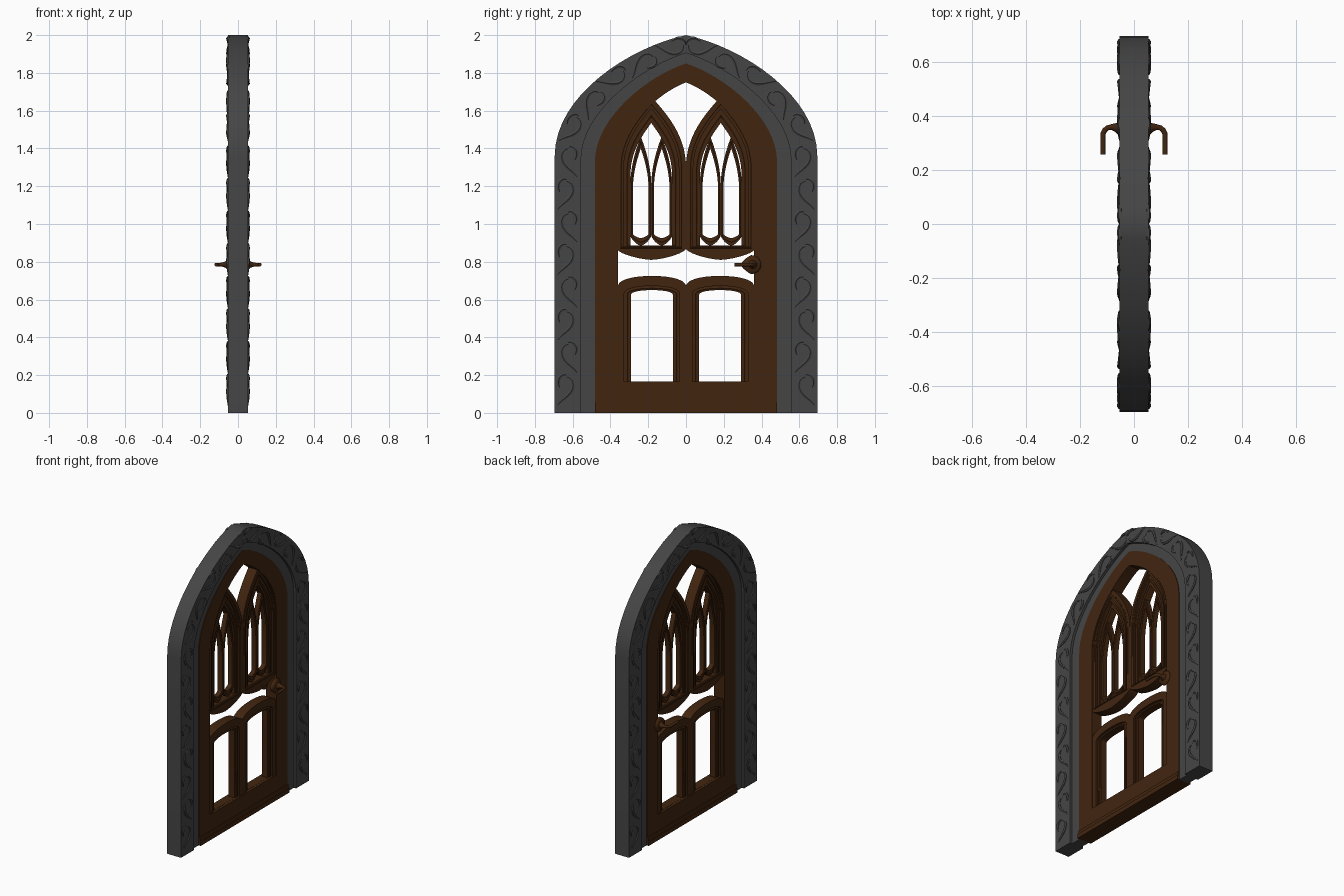
import bpy, bmesh, math
from mathutils import Matrix

if "Cube" in bpy.data.objects:
    bpy.data.objects.remove(bpy.data.objects["Cube"])


def material(name, rgb):
    m = bpy.data.materials.new(name)
    m.diffuse_color = (*rgb, 1)
    m.use_nodes = True
    m.node_tree.nodes["Principled BSDF"].inputs["Base Color"].default_value = m.diffuse_color
    return m


STONE = material("dark stone", (0.060, 0.060, 0.060))
WOOD = material("brown wood", (0.054, 0.0185, 0.0050))
TO_WALL = Matrix(((0, 0, 1, 0), (1, 0, 0, 0), (0, 1, 0, 0), (0, 0, 0, 1)))


def finish(name, curve, mat, matrix=None):
    """Turn a curve into a clean mesh object."""
    tmp = bpy.data.objects.new("tmp", curve)
    bpy.context.collection.objects.link(tmp)
    dg = bpy.context.evaluated_depsgraph_get()
    me = bpy.data.meshes.new_from_object(tmp.evaluated_get(dg))
    bpy.data.objects.remove(tmp)
    bm = bmesh.new()
    bm.from_mesh(me)
    bmesh.ops.remove_doubles(bm, verts=bm.verts, dist=1e-5)
    if matrix:
        bm.transform(matrix)
    bmesh.ops.recalc_face_normals(bm, faces=bm.faces)
    bm.to_mesh(me)
    bm.free()
    me.name = name
    me.materials.clear()
    me.materials.append(mat)
    me.shade_smooth()
    me.set_sharp_from_angle(angle=math.radians(35))
    ob = bpy.data.objects.new(name, me)
    bpy.context.collection.objects.link(ob)
    return ob


def plate(name, loops, half, mat):
    """Flat plate in the wall plane; later loops are holes."""
    cu = bpy.data.curves.new(name, 'CURVE')
    cu.dimensions, cu.fill_mode, cu.extrude = '2D', 'BOTH', half
    for loop in loops:
        sp = cu.splines.new('POLY')
        sp.points.add(len(loop) - 1)
        for p, (y, z) in zip(sp.points, loop):
            p.co = (y, z, 0, 1)
        sp.use_cyclic_u = True
    return finish(name, cu, mat, TO_WALL)


def tubes(name, paths, depth, mat, cyclic=False, res=2):
    """Round tubes along paths of (x, y, z, radius factor)."""
    cu = bpy.data.curves.new(name, 'CURVE')
    cu.dimensions, cu.bevel_depth, cu.bevel_resolution = '3D', depth, res
    cu.use_fill_caps = True
    for path in paths:
        sp = cu.splines.new('POLY')
        sp.points.add(len(path) - 1)
        for p, (x, y, z, r) in zip(sp.points, path):
            p.co, p.radius = (x, y, z, 1), r
        sp.use_cyclic_u = cyclic
    return finish(name, cu, mat)


def half_arc(hw, zs, za, a, b, c, n=16):
    """Bezier from the springing (hw, zs) to the apex (0, za)."""
    h = za - zs
    pts = [(hw, zs), (hw, zs + a * h), (b * hw, za - c * h), (0, za)]
    out = []
    for i in range(n + 1):
        t = i / n
        w = ((1 - t) ** 3, 3 * t * (1 - t) ** 2, 3 * t * t * (1 - t), t ** 3)
        out.append(tuple(sum(k * p[j] for k, p in zip(w, pts)) for j in (0, 1)))
    return out


TUDOR, DOOR, LANCET, SOFT = (.5, .43, .1), (.45, .415, .125), (.45, .45, .25), (.6, .6, 0)


def arch(cx, hw, z0, zs, za, shape, zb=None):
    """Arched outline, right base to left base; zb gives a curved bottom."""
    r = half_arc(hw, zs, za, *shape)
    if zb is None:
        r = [(hw, z0)] + r
    else:
        r = half_arc(hw, z0, zb, .3, .5, .1, 8)[::-1] + r
    l = [(-y, z) for y, z in r[-2::-1]]
    if zb is not None:
        l.pop()
    return [(cx + y, z) for y, z in r + l]


def bead(name, loop, x, depth):
    tubes(name, [[(s * x, y, z, 1) for y, z in loop] for s in (1, -1)], depth, WOOD, True, 1)


# stone surround with recessed jamb
outer = arch(0, .695, 0, 1.36, 2.0, TUDOR)
step = arch(0, .556, 0, 1.34, 1.905, DOOR)
door = arch(0, .482, 0, 1.33, 1.85, DOOR)
plate("stone_surround", [outer + step[::-1]], .053, STONE)
plate("stone_jamb", [arch(0, .56, 0, 1.34, 1.91, DOOR) + door[::-1]], .036, STONE)

# scroll carvings on both faces of the surround
line = arch(0, .628, .03, 1.35, 1.945, TUDOR)
line = line[:len(line) // 2 + 1]
lengths = [math.dist(p, q) for p, q in zip(line, line[1:])]


def along(d):
    for p, q, l in zip(line, line[1:], lengths):
        if d <= l:
            return (p[0] + (q[0] - p[0]) * d / l, p[1] + (q[1] - p[1]) * d / l,
                    math.atan2(q[1] - p[1], q[0] - p[0]))
        d -= l
    return (*line[-1], math.pi)


def curl(d, size, flip, off, k0, k1, n=14):
    """Clothoid scroll centred at distance d along the band."""
    y, z, ang = along(d)
    th, u, v, pts = -flip * .5, 0, 0, []
    for i in range(n + 1):
        t = i / n
        pts.append((u, v))
        th += flip * (k0 + (k1 - k0) * t) / n
        u += math.cos(th) * size / n
        v += math.sin(th) * size / n
    mu, mv = (sum(p[j] for p in pts) / len(pts) for j in (0, 1))
    c, s = math.cos(ang), math.sin(ang)
    return [(y + (a - mu) * c - (b - mv + off) * s, z + (a - mu) * s + (b - mv + off) * c,
             .25 + .75 * math.sin(math.pi * i / n)) for i, (a, b) in enumerate(pts)]


scrolls, total, count = [], sum(lengths), 13
for i in range(count):
    d = (i + .5) * total / count
    f = 1 if i % 2 else -1
    for part in (curl(d, .20, f, 0, -2.2, 6.5), curl(d + .06, .10, -f, f * .035, 1, 4)):
        for sx in (1, -1):
            for sy in (1, -1):
                scrolls.append([(sx * .052, sy * y, z, r) for y, z, r in part])
tubes("scroll_carvings", scrolls, .0105, STONE, res=1)

# door leaf with one large arched opening, and stepped sill
opening = arch(0, .36, .165, 1.3, 1.75, DOOR)
plate("door_leaf", [door, opening], .04, WOOD)
for w, top in ((.053, .03), (.047, .055)):
    plate("door_sill", [[(.482, 0), (.482, top), (-.482, top), (-.482, 0)]], w, WOOD)

for side, label in ((-1, "left"), (1, "right")):
    # lower panel frame: face, recessed moulding, beads
    c = side * .1805
    mid = arch(c, .147, .165, .63, .672, SOFT)
    hole = arch(c, .111, .166, .625, .65, SOFT)
    plate(label + "_lower_panel", [arch(c, .18, .15, .67, .725, SOFT), mid], .034, WOOD)
    plate(label + "_lower_moulding", [arch(c, .15, .155, .635, .68, SOFT), hole], .022, WOOD)
    bead(label + "_lower_bead", arch(c, .130, .160, .63, .66, SOFT), .022, .008)

    # upper gothic window: face, recessed moulding, beads
    c = side * .184
    field = arch(c, .146, .905, 1.29, 1.61, LANCET)
    inner = arch(c, .110, .885, 1.26, 1.535, LANCET)
    plate(label + "_window_frame", [arch(c, .184, .87, 1.3, 1.675, LANCET, .81),
                                    arch(c, .146, .88, 1.29, 1.61, LANCET)], .034, WOOD)
    plate(label + "_window_moulding", [arch(c, .15, .87, 1.29, 1.62, LANCET), inner], .024, WOOD)
    bead(label + "_window_bead", arch(c, .128, .88, 1.275, 1.575, LANCET), .024, .009)
    bead(label + "_window_edge", arch(c, .160, .875, 1.295, 1.635, LANCET), .033, .006)

    # twin lancet tracery
    for k in (-1, 1):
        cc = c + k * .0555
        ring = arch(cc, .0565, .945, 1.18, 1.465, LANCET, .885)
        plate(label + "_lancet", [ring, arch(cc, .042, .95, 1.17, 1.40, LANCET, .925)], .016, WOOD)
        bead(label + "_lancet_bead", arch(cc, .049, .945, 1.175, 1.435, LANCET, .905), .015, .006)

# lever handle with rosette on each face
for s in (1, -1):
    path = [(.035, .352, 3.0), (.055, .354, 2.6), (.068, .357, 1.7), (.085, .358, 1.1),
            (.098, .355, 1), (.108, .347, 1), (.114, .335, 1), (.115, .315, 1), (.115, .256, 1)]
    tubes("handle_lever", [[(s * x, y, .785, r) for x, y, r in path]], .0095, WOOD, res=4)
    bm = bmesh.new()
    bmesh.ops.create_uvsphere(bm, u_segments=20, v_segments=12, radius=1)
    for v in bm.verts:
        pinch = 1 - .45 * max(0, -v.co.y)     # pointed towards the door middle
        v.co = (s * .042 + v.co.x * .018, .345 + v.co.y * .053, .785 + v.co.z * .05 * pinch)
    me = bpy.data.meshes.new("handle_rosette")
    bm.to_mesh(me)
    bm.free()
    me.materials.append(WOOD)
    me.shade_smooth()
    bpy.context.collection.objects.link(bpy.data.objects.new("handle_rosette", me))
